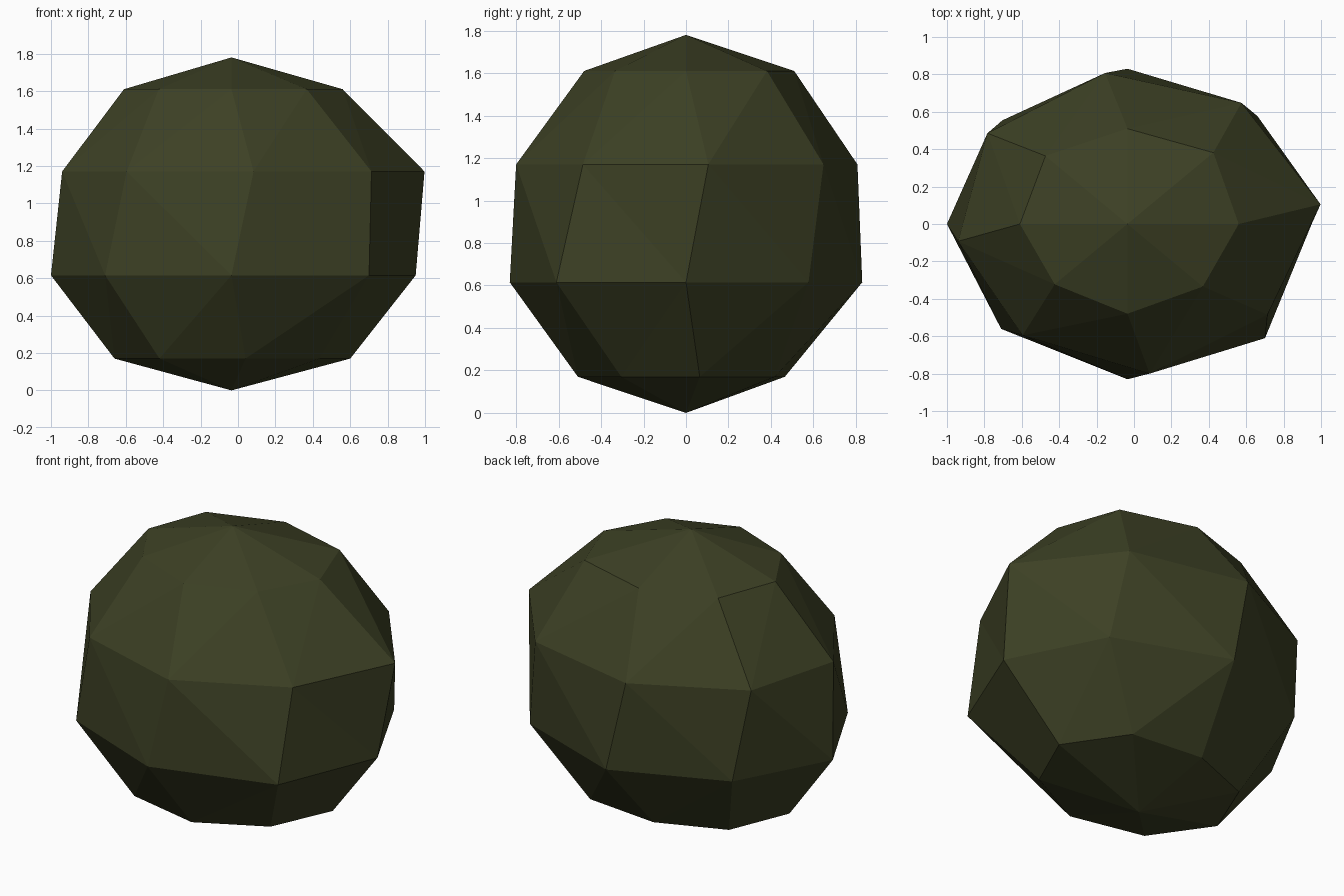
import bpy
import bmesh
import math

if "Cube" in bpy.data.objects:
    bpy.data.objects.remove(bpy.data.objects["Cube"])

# One flat olive green for the whole bush
leaf = bpy.data.materials.new("dark_olive_green")
leaf.diffuse_color = (0.046, 0.052, 0.018, 1.0)
leaf.use_nodes = True
leaf.node_tree.nodes["Principled BSDF"].inputs["Base Color"].default_value = leaf.diffuse_color

CENTRE_X, DEPTH, SIDES = -0.035, 0.83, 8

# Rings from bottom to top: height, twist in degrees,
# and slightly uneven radii counter-clockwise from +x
RINGS = [
    (0.17, 7, (0.64, 0.64, 0.565, 0.60, 0.63, 0.625, 0.618, 0.597)),
    (0.615, 0, (0.985, 0.983, 1.0, 0.945, 0.965, 0.955, 1.0, 1.04)),
    (1.17, 7, (1.04, 0.99, 0.98, 0.95, 0.912, 0.91, 0.971, 0.95)),
    (1.61, 0, (0.595, 0.65, 0.614, 0.62, 0.575, 0.55, 0.578, 0.57)),
]

bm = bmesh.new()


def make_ring(z, twist, radii):
    ring = []
    for i, r in enumerate(radii):
        a = math.radians(360 / SIDES * i + twist)
        ring.append(bm.verts.new((CENTRE_X + r * math.cos(a),
                                  DEPTH * r * math.sin(a), z)))
    return ring


rings = [make_ring(*spec) for spec in RINGS]
bottom = bm.verts.new((CENTRE_X, 0, 0))
top = bm.verts.new((CENTRE_X, 0, 1.78))

for i in range(SIDES):
    j = (i + 1) % SIDES
    # Fans at both poles
    bm.faces.new((bottom, rings[0][j], rings[0][i]))
    bm.faces.new((top, rings[-1][i], rings[-1][j]))
    # Bands between rings, split along the shorter diagonal of the twist
    for k in range(len(rings) - 1):
        lo, hi = rings[k], rings[k + 1]
        if RINGS[k][1] < RINGS[k + 1][1]:
            bm.faces.new((lo[i], lo[j], hi[i]))
            bm.faces.new((lo[j], hi[j], hi[i]))
        else:
            bm.faces.new((lo[i], lo[j], hi[j]))
            bm.faces.new((lo[i], hi[j], hi[i]))

bmesh.ops.recalc_face_normals(bm, faces=bm.faces[:])
mesh = bpy.data.meshes.new("bush")
bm.to_mesh(mesh)
bm.free()
mesh.materials.append(leaf)
bush = bpy.data.objects.new("bush", mesh)
bpy.context.collection.objects.link(bush)
